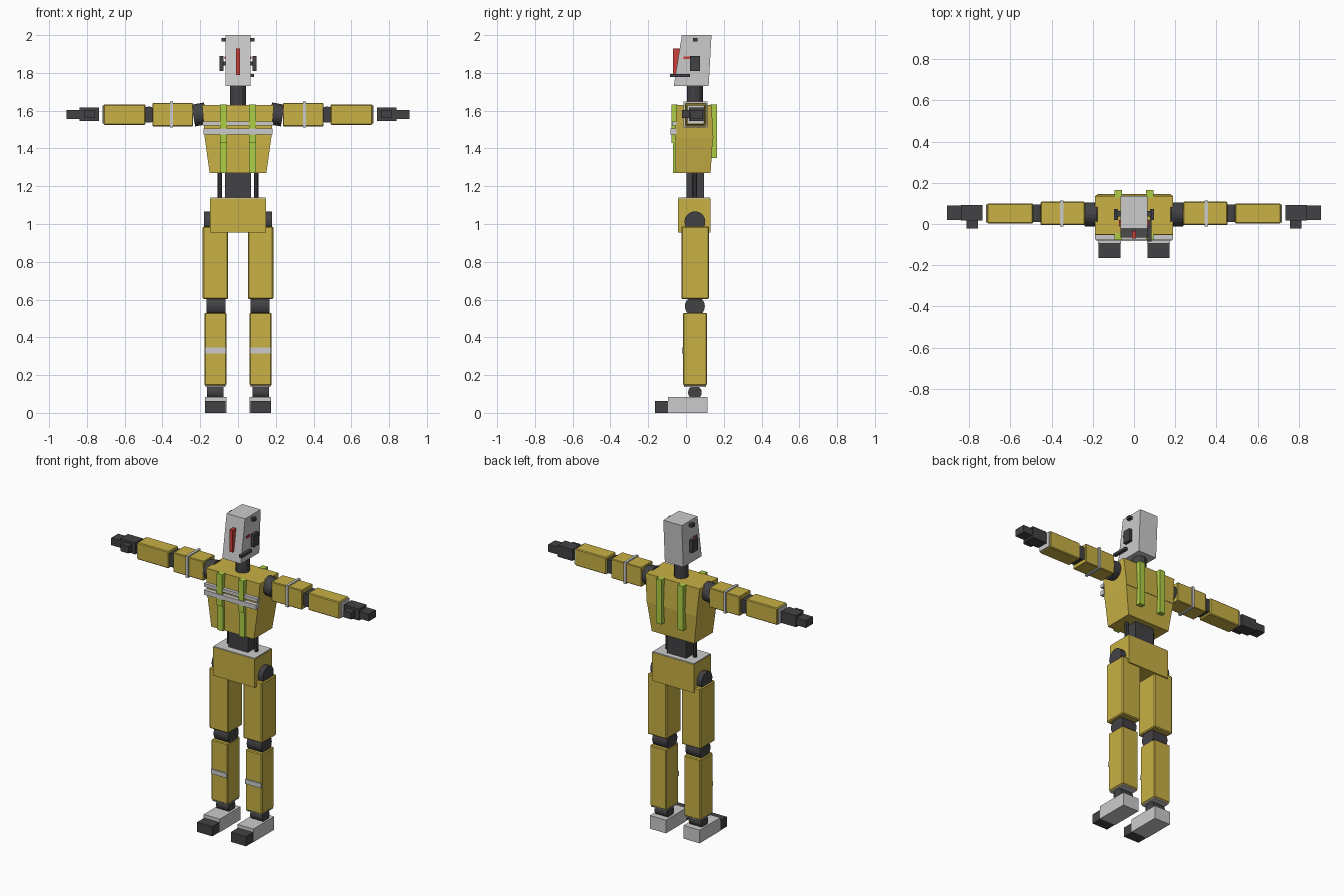
import bpy, bmesh, math
from mathutils import Matrix, Vector

if "Cube" in bpy.data.objects:
    bpy.data.objects.remove(bpy.data.objects["Cube"])


def material(name, rgb):
    m = bpy.data.materials.new(name)
    m.diffuse_color = (*rgb, 1)
    m.use_nodes = True
    m.node_tree.nodes["Principled BSDF"].inputs["Base Color"].default_value = m.diffuse_color
    return m


YELLOW = material("yellow_fabric", (0.58, 0.44, 0.06))
LIME = material("lime_strap", (0.42, 0.62, 0.06))
DARK = material("dark_rubber", (0.055, 0.055, 0.06))
RED = material("red_light", (0.6, 0.05, 0.04))
GREY = None


def finish(name, bm, mat, mirror):
    bmesh.ops.recalc_face_normals(bm, faces=bm.faces)
    me = bpy.data.meshes.new(name)
    bm.to_mesh(me)
    bm.free()
    if mat:
        me.materials.append(mat)
    ob = bpy.data.objects.new(name, me)
    bpy.context.collection.objects.link(ob)
    if mirror:
        ob.modifiers.new("Mirror", 'MIRROR').use_mirror_merge = False
    return ob


def taper(name, bottom, top, z0, z1, mat=GREY, mirror=False):
    """Block between two rectangles (x0, x1, y0, y1)."""
    bm = bmesh.new()
    rings = []
    for (x0, x1, y0, y1), z in ((bottom, z0), (top, z1)):
        rings.append([bm.verts.new((x, y, z)) for x, y in
                      ((x0, y0), (x1, y0), (x1, y1), (x0, y1))])
    a, b = rings
    bm.faces.new(a[::-1])
    bm.faces.new(b)
    for i in range(4):
        j = (i + 1) % 4
        bm.faces.new((a[i], a[j], b[j], b[i]))
    return finish(name, bm, mat, mirror)


def box(name, x, y, z, mat=GREY, mirror=False, bevel=0):
    r = (*x, *y)
    ob = taper(name, r, r, z[0], z[1], mat, mirror)
    if bevel:
        b = ob.modifiers.new("Bevel", 'BEVEL')
        b.width, b.segments = bevel, 1
    return ob


def cyl(name, p, q, r, mat=DARK, mirror=False, sides=20):
    """Cylinder from point p to point q."""
    p, q = Vector(p), Vector(q)
    d = q - p
    bm = bmesh.new()
    bmesh.ops.create_cone(bm, cap_ends=True, segments=sides, radius1=r, radius2=r, depth=d.length,
                          matrix=Matrix.Translation((p + q) / 2) @ d.to_track_quat('Z', 'Y').to_matrix().to_4x4())
    return finish(name, bm, mat, mirror)


C = 0.047  # depth of the limb axis

# head and its fittings
taper("head", (-.065, .065, -.065, .12), (-.065, .065, -.022, .135), 1.73, 2.0)
box("face_light", (-.01, .01), (-.07, -.03), (1.79, 1.93), RED)
box("ear_cup", (.077, .097), (.02, .073), (1.81, 1.89), DARK, True)
box("ear_stub", (.06, .078), (.04, .058), (1.84, 1.86), DARK, True)
box("ear_light", (.06, .072), (-.012, .02), (1.873, 1.887), RED, True)
box("side_sensor", (.06, .088), (.036, .062), (1.965, 1.985), DARK, True)
box("microphone", (.065, .085), (-.085, .02), (1.778, 1.794), DARK)
cyl("neck", (0, C, 1.61), (0, C, 1.74), .042, sides=12)

# torso
taper("chest", (-.176, .176, -.058, .145), (-.19, .19, -.05, .135), 1.455, 1.63, YELLOW)
taper("abdomen", (-.15, .15, -.055, .13), (-.176, .176, -.055, .142), 1.27, 1.455, YELLOW)
box("chest_band_low", (-.183, .183), (-.082, -.05), (1.475, 1.505))
box("chest_band_high", (-.188, .188), (-.075, -.05), (1.522, 1.543))
box("front_strap", (.057, .095), (-.07, -.045), (1.27, 1.455), LIME, True)
box("front_strap_upper", (.057, .095), (-.078, -.045), (1.43, 1.632), LIME, True)
box("back_strap", (.057, .095), (.128, .165), (1.35, 1.632), LIME, True)

# waist and pelvis
box("waist", (-.068, .068), (.003, .095), (1.13, 1.28), DARK)
cyl("waist_piston", (.096, C, 1.13), (.096, C, 1.28), .012, mirror=True, sides=8)
box("pelvis", (-.147, .147), (-.042, .13), (.955, 1.136), YELLOW)
box("pelvis_cap", (-.145, .145), (-.04, .128), (1.13, 1.141))

# legs
cyl("hip_joint", (.1, C, 1.012), (.18, C, 1.012), .055, mirror=True)
box("thigh", (.052, .187), (-.025, .122), (.603, .988), YELLOW, True, .006)
cyl("knee_joint", (.065, C, .565), (.168, C, .565), .053, mirror=True)
box("shin", (.062, .178), (-.015, .11), (.145, .53), YELLOW, True, .005)
box("shin_cuff", (.067, .173), (-.01, .105), (.138, .15), GREY, True)
box("shin_band", (.064, .176), (-.022, 0), (.315, .345), GREY, True)
cyl("ankle_joint", (.077, C, .108), (.163, C, .108), .036, mirror=True)
box("foot", (.062, .175), (-.095, .113), (0, .084), GREY, True)
box("toe", (.065, .172), (-.165, -.09), (0, .062), DARK, True)

# arms
cyl("shoulder_joint", (.17, C, 1.586), (.237, C, 1.574), .058, mirror=True)
box("upper_arm", (.238, .453), (-.005, .108), (1.517, 1.641), YELLOW, True, .004)
box("arm_band", (.343, .36), (-.012, .115), (1.511, 1.648), GREY, True)
cyl("elbow_joint", (.472, .01, 1.579), (.472, .095, 1.579), .043, mirror=True)
box("forearm", (.49, .712), (.002, .1), (1.525, 1.633), YELLOW, True, .005)
box("forearm_cuff", (.705, .718), (.008, .094), (1.531, 1.627), GREY, True)
box("palm", (.735, .84), (.017, .093), (1.545, 1.618), DARK, True)
box("fingers", (.835, .907), (.02, .09), (1.557, 1.603), DARK, True)
box("thumb", (.757, .812), (-.022, .02), (1.56, 1.603), DARK, True)
